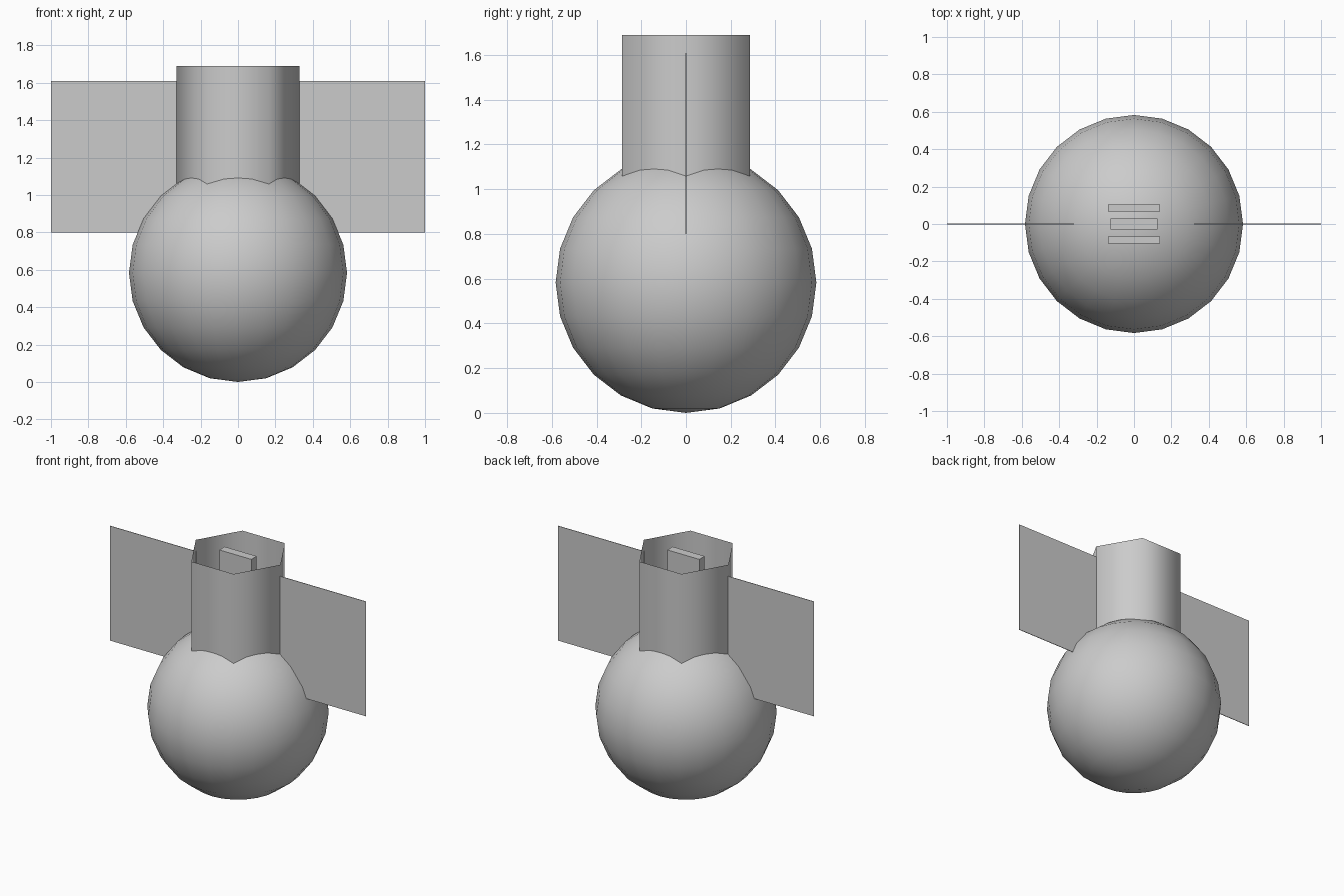
import bpy, bmesh, math
from mathutils import Matrix

if "Cube" in bpy.data.objects:
    bpy.data.objects.remove(bpy.data.objects["Cube"])

grey = bpy.data.materials.new("plain grey")
grey.diffuse_color = (0.6, 0.6, 0.6, 1)
grey.use_nodes = True
grey.node_tree.nodes["Principled BSDF"].inputs["Base Color"].default_value = grey.diffuse_color


def finish(name, bm, smooth=False):
    bmesh.ops.recalc_face_normals(bm, faces=bm.faces[:])
    for f in bm.faces:
        f.smooth = smooth
    me = bpy.data.meshes.new(name)
    bm.to_mesh(me)
    bm.free()
    me.materials.append(grey)
    ob = bpy.data.objects.new(name, me)
    bpy.context.collection.objects.link(ob)
    return ob


def box(name, x0, x1, y0, y1, z0, z1):
    bm = bmesh.new()
    mat = (Matrix.Translation(((x0 + x1) / 2, (y0 + y1) / 2, (z0 + z1) / 2))
           @ Matrix.Diagonal((x1 - x0, y1 - y0, z1 - z0, 1)))
    bmesh.ops.create_cube(bm, size=1, matrix=mat)
    return finish(name, bm)


# round body
bm = bmesh.new()
bmesh.ops.create_uvsphere(bm, u_segments=24, v_segments=12, radius=0.583,
                          matrix=Matrix.Translation((0, 0, 0.583)))
finish("body_sphere", bm, True)

# open six-sided tube, corners pointing along x
bm = bmesh.new()
bottom, top = 0.72, 1.69
ring = [(0.33 * math.cos(i * math.pi / 3), 0.33 * math.sin(i * math.pi / 3))
        for i in range(6)]
low = [bm.verts.new((x, y, bottom)) for x, y in ring]
high = [bm.verts.new((x, y, top)) for x, y in ring]
for i in range(6):
    j = (i + 1) % 6
    bm.faces.new((low[i], low[j], high[j], high[i]))
finish("hex_tube", bm, True)

# thin side panels
box("panel_right", 0.322, 1.0, -0.002, 0.002, 0.80, 1.61)
box("panel_left", -1.0, -0.322, -0.002, 0.002, 0.80, 1.61)

# blocks standing inside the tube
box("middle_block", -0.125, 0.125, -0.03, 0.03, 1.15, 1.685)
box("front_block", -0.138, 0.138, -0.105, -0.068, 1.13, 1.45)
box("back_block", -0.138, 0.138, 0.068, 0.105, 1.13, 1.45)
